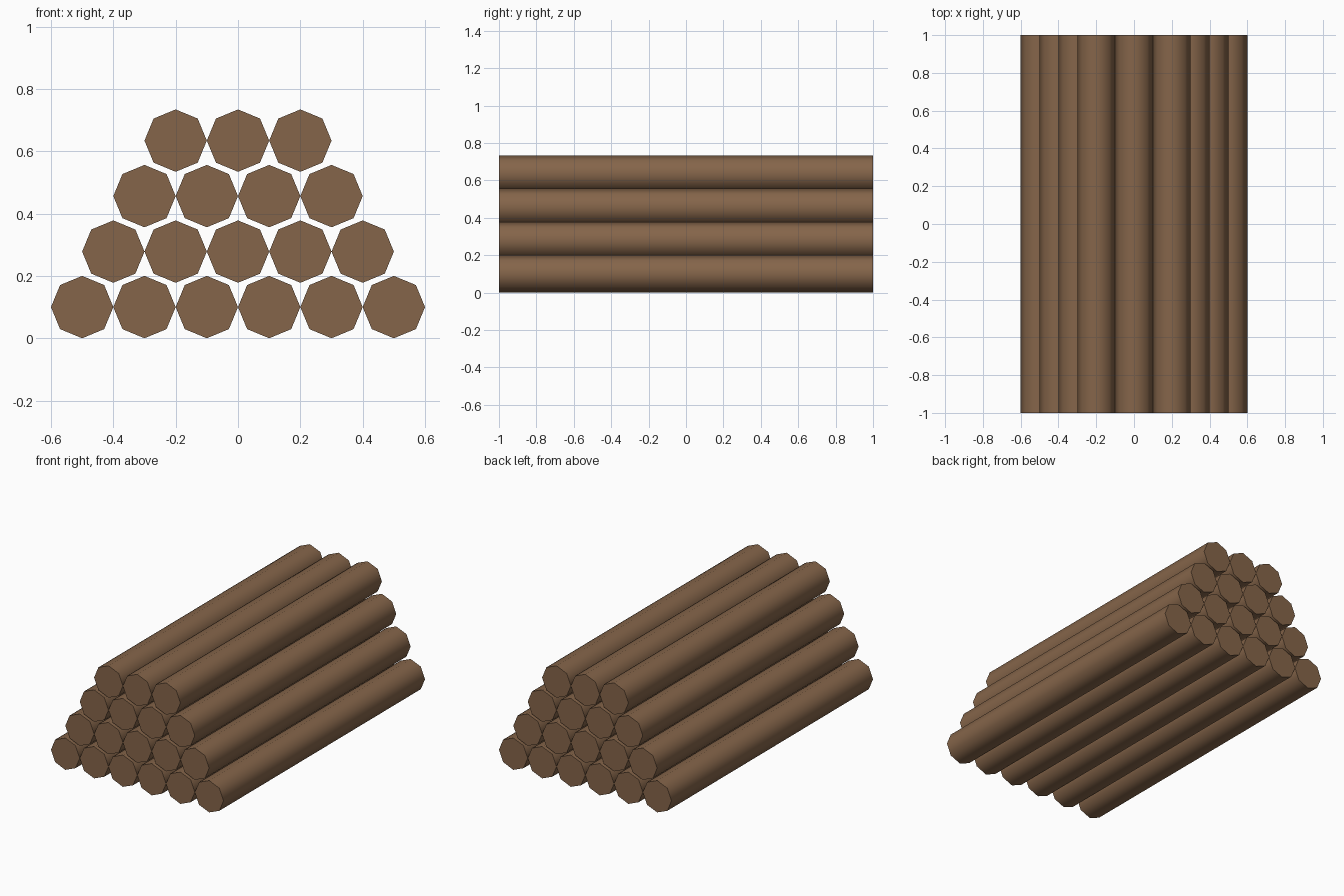
import bpy
import math

cube = bpy.data.objects.get("Cube")
if cube:
    bpy.data.objects.remove(cube, do_unlink=True)

RADIUS = 0.1
LENGTH = 2.0
ROW_RISE = 0.178

# Single brown for bark and cut ends
wood = bpy.data.materials.new("brown wood")
wood.use_nodes = True
colour = (0.235, 0.13, 0.068, 1)
wood.diffuse_color = colour
shader = next(n for n in wood.node_tree.nodes if n.type == "BSDF_PRINCIPLED")
shader.inputs["Base Color"].default_value = colour
shader.inputs["Roughness"].default_value = 0.9


def add_log(name, x, z):
    """Eight-sided log lying along y, smooth round the side with flat ends."""
    bpy.ops.mesh.primitive_cylinder_add(
        vertices=8, radius=RADIUS, depth=LENGTH,
        location=(x, 0, z), rotation=(math.pi / 2, 0, 0))
    log = bpy.context.object
    log.name = name
    log.data.materials.append(wood)
    bpy.ops.object.shade_smooth_by_angle(angle=math.radians(60))


# Stacked rows, each one log shorter and nested in the gaps below
for row, count in enumerate((6, 5, 4, 3)):
    for i in range(count):
        x = (i - (count - 1) / 2) * 2 * RADIUS
        add_log(f"log_row{row + 1}_{i + 1}", x, RADIUS + row * ROW_RISE)
